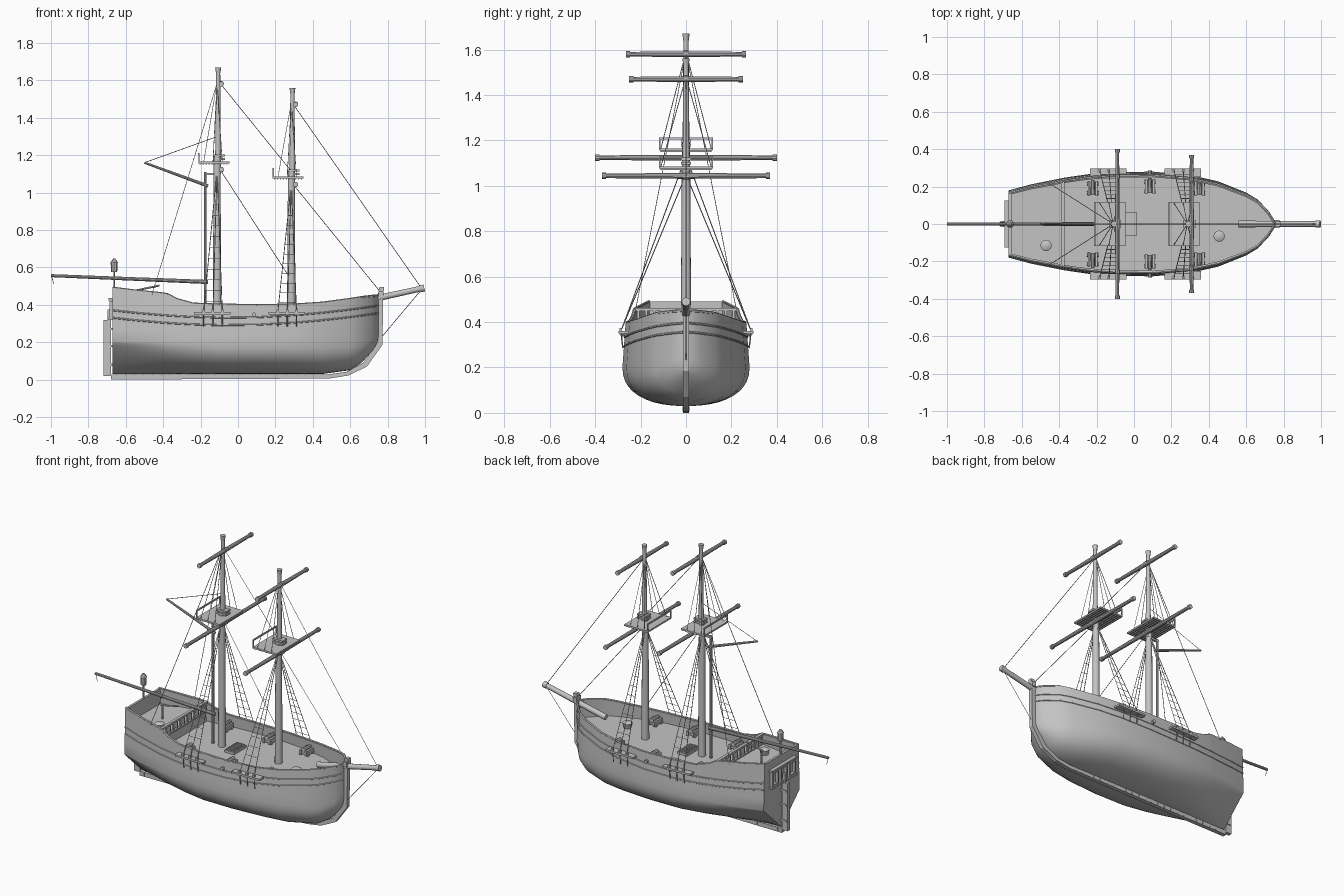
import bpy, bmesh, math
from mathutils import Vector, Matrix

cube = bpy.data.objects.get("Cube")
if cube:
    bpy.data.objects.remove(cube, do_unlink=True)

grey = bpy.data.materials.new("plain grey")
grey.use_nodes = True
tone = (0.55, 0.55, 0.55, 1)
grey.diffuse_color = tone
grey.node_tree.nodes["Principled BSDF"].inputs["Base Color"].default_value = tone


def finish(name, bm, smooth=True):
    bmesh.ops.recalc_face_normals(bm, faces=bm.faces[:])
    mesh = bpy.data.meshes.new(name)
    bm.to_mesh(mesh)
    bm.free()
    mesh.materials.append(grey)
    obj = bpy.data.objects.new(name, mesh)
    bpy.context.collection.objects.link(obj)
    if smooth:
        bpy.ops.object.select_all(action="DESELECT")
        obj.select_set(True)
        bpy.context.view_layer.objects.active = obj
        bpy.ops.object.shade_smooth_by_angle(angle=math.radians(35))
    return obj


def rod(bm, a, b, r1, r2=None, sides=10):
    a, b = Vector(a), Vector(b)
    turn = (b - a).to_track_quat("Z", "Y").to_matrix().to_4x4()
    bmesh.ops.create_cone(bm, cap_ends=True, segments=sides, radius1=r1,
                          radius2=r1 if r2 is None else r2, depth=(b - a).length,
                          matrix=Matrix.Translation((a + b) / 2) @ turn)


def box(bm, centre, size):
    bmesh.ops.create_cube(bm, size=1, matrix=Matrix.Translation(centre) @ Matrix.Diagonal((*size, 1)))


def slab(bm, outline, offset):
    face = bm.faces.new([bm.verts.new(p) for p in outline])
    out = bmesh.ops.extrude_face_region(bm, geom=[face])
    bmesh.ops.translate(bm, vec=offset, verts=[v for v in out["geom"] if isinstance(v, bmesh.types.BMVert)])


# Hull stations: position, half breadth, sheer height
stations = [(-.67, .18, .49), (-.55, .212, .475), (-.42, .238, .462), (-.385, .245, .457), (-.375, .247, .455),
            (-.33, .254, .43), (-.24, .267, .405), (-.1, .277, .4), (.1, .28, .397), (.3, .262, .4),
            (.45, .228, .41), (.6, .168, .43), (.66, .132, .44), (.72, .065, .447), (.75, .015, .45)]


def station(x):
    for (x0, b0, s0), (x1, b1, s1) in zip(stations, stations[1:]):
        if x <= x1:
            t = (x - x0) / (x1 - x0)
            return b0 + (b1 - b0) * t, s0 + (s1 - s0) * t
    return stations[-1][1:]


def keel_height(x):
    return .03 + .17 * (max(0, x - .48) / .27) ** 2.6


def half(x, z):
    b, s = station(x)
    knuckle = max(.2, keel_height(x) + .07)
    return b * (1 - .05 * (z - knuckle) / (s - knuckle))


def section(x):
    """Outer half section from sheer to keel."""
    b, s = station(x)
    k = keel_height(x)
    knuckle = max(.2, k + .07)
    power = 2 / min(2.3, 1 + (x + .67) * 2.3)
    pts = [(half(x, z), z) for z in (s + (knuckle - s) * i / 4 for i in range(4))]
    for i in range(11):
        a = math.pi / 2 * i / 10
        pts.append((b * max(0, math.cos(a)) ** power if i < 10 else 0, knuckle - (knuckle - k) * math.sin(a) ** power))
    return pts


def outer_ring(x):
    side = section(x)
    return [(x, y, z) for y, z in side] + [(x, -y, z) for y, z in reversed(side[:-1])]


# Hull shell with bulwarks and the two deck levels
bm = bmesh.new()
rings = []
for x, b, s in stations:
    deck = .395 if x < -.38 else .335
    wall = min(.016, b * .5)
    top, low = half(x, s) - wall, half(x, deck) - wall
    inner = [(x, -top, s), (x, -low, deck), (x, low, deck), (x, top, s)]
    rings.append([bm.verts.new(p) for p in outer_ring(x) + inner])
for r0, r1 in zip(rings, rings[1:]):
    for i in range(len(r0)):
        j = (i + 1) % len(r0)
        bm.faces.new((r0[i], r0[j], r1[j], r1[i]))
bm.faces.new(rings[0])
bm.faces.new(rings[-1])
finish("hull", bm)

# Flat transom and framed stern windows
bm = bmesh.new()
slab(bm, outer_ring(-.67), (.014, 0, 0))
finish("transom", bm, False)
bm = bmesh.new()
for y in (-.085, 0, .085):
    for d in (-.028, .028):
        box(bm, (-.678, y + d, .375), (.018, .01, .08))
    for z in (.335, .415):
        box(bm, (-.678, y, z), (.018, .066, .01))
box(bm, (-.68, 0, .325), (.025, .25, .012))
box(bm, (-.68, 0, .43), (.025, .25, .012))
finish("stern_windows", bm, False)

# Keel and stem following the bottom
bm = bmesh.new()
line = [(-.68, .028), (.48, .028), (.58, .042), (.67, .09), (.745, .2), (.75, .47), (.757, .495)]
under = [(.782, .495), (.777, .46), (.772, .185), (.69, .07), (.59, .022), (.49, .006), (-.68, 0)]
slab(bm, [(x, -.013, z) for x, z in line + under], (0, .026, 0))
for i in range(24):
    box(bm, (-.65 + i * .048, 0, .018), (.006, .03, .022))
finish("keel_and_stem", bm, False)

# Rudder with hinges
bm = bmesh.new()
box(bm, (-.7, 0, .17), (.04, .022, .3))
box(bm, (-.69, 0, .345), (.018, .018, .06))
for z in (.08, .18, .27):
    box(bm, (-.69, 0, z), (.05, .032, .012))
finish("rudder", bm, False)

# Wales and cap rail running along both sides
bm = bmesh.new()
for drop, r in ((.075, .005), (.115, .005), (0, .007)):
    for side in (-1, 1):
        path = []
        for x, b, s in stations:
            z = s if not drop else .405 + .09 * x * x + .02 * max(0, x) - drop
            path.append((x, side * (half(x, z) - (.007 if not drop else .001)), z))
        for p, q in zip(path, path[1:]):
            rod(bm, p, q, r, sides=6)
finish("wales_and_rails", bm)

# Quarterdeck balustrade
bm = bmesh.new()
box(bm, (-.38, 0, .455), (.018, .46, .012))
box(bm, (-.38, 0, .398), (.018, .46, .01))
for i in range(13):
    box(bm, (-.38, -.21 + i * .035, .42), (.01, .01, .06))
finish("balustrade", bm, False)

# Deck fittings
bm = bmesh.new()
box(bm, (-.018, 0, .342), (.068, .125, .016))
for i in range(7):
    box(bm, (-.018, -.051 + i * .017, .353), (.06, .006, .008))
for i in range(4):
    box(bm, (-.041 + i * .015, 0, .353), (.005, .115, .007))
finish("hatch_grating", bm, False)

bm = bmesh.new()
for x, z, y in ((.455, .335, -.065), (-.47, .395, -.115)):
    rod(bm, (x, y, z), (x, y, z + .03), .022, .03, 16)
    rod(bm, (x, y, z + .03), (x, y, z + .038), .03, .018, 16)
rod(bm, (-.54, 0, .478), (-.42, 0, .503), .005)
rod(bm, (-.53, 0, .39), (-.53, 0, .48), .006)
finish("deck_tubs_and_tiller", bm)

bm = bmesh.new()
for side in (-1, 1):
    for x, y in ((-.22, .19), (.085, .2), (.35, .19)):
        for d in (-.02, .02):
            box(bm, (x + d, side * y, .355), (.012, .08, .03))
            for w in (-.025, .025):
                rod(bm, (x + d * 1.2 - .006, side * (y + w), .345), (x + d * 1.2 + .006, side * (y + w), .345), .011)
        box(bm, (x, side * y, .352), (.04, .07, .012))
        rod(bm, (x, side * (y - .035), .372), (x, side * (y + .045), .372), .014, .01)
    rod(bm, (.085, side * .25, .348), (.085, side * .285, .348), .011)
finish("guns", bm)

# Stern lantern
bm = bmesh.new()
rod(bm, (-.662, 0, .45), (-.662, 0, .58), .005)
rod(bm, (-.662, 0, .575), (-.662, 0, .625), .016, .019, 8)
rod(bm, (-.662, 0, .625), (-.662, 0, .647), .021, .006, 8)
finish("lantern", bm)

# Masts, tops, yards, channels and their rigging
ropes = bmesh.new()
THIN = .0018


def rope(a, b, r=THIN):
    rod(ropes, a, b, r, sides=4)


for name, mx, top, platform, low_yard, high_yard in (("main", -.112, 1.67, 1.16, .4, .265),
                                                      ("fore", .285, 1.56, 1.08, .37, .25)):
    bm = bmesh.new()
    rod(bm, (mx, 0, .32), (mx, 0, platform + .035), .023, .018, 12)
    rod(bm, (mx + .005, 0, platform - .06), (mx + .006, 0, top - .025), .016, .011, 12)
    rod(bm, (mx + .006, 0, top - .03), (mx + .006, 0, top), .012, .016, 12)
    for z in (.02, .038):
        box(bm, (mx + .01, 0, platform + z), (.065, .045, .012))
    for z in (platform - .04, top - .085):
        rod(bm, (mx + .024, -.012, z), (mx + .024, .012, z), .012)
    finish(name + "_mast", bm)

    # Lookout platform with an aft rail
    bm = bmesh.new()
    box(bm, (mx - .017, 0, platform), (.165, .235, .01))
    for i in range(10):
        box(bm, (mx - .09 + i * .016, 0, platform - .007), (.006, .225, .006))
    for y in (-.115, .115):
        box(bm, (mx - .097, y, platform + .025), (.007, .007, .05))
    box(bm, (mx - .097, 0, platform + .048), (.008, .237, .008))
    finish(name + "_platform", bm, False)

    # Cross yards with end caps
    bm = bmesh.new()
    for z, reach in ((platform - .036, low_yard), (top - .09, high_yard)):
        x = mx + .023
        for s in (-1, 1):
            rod(bm, (x, 0, z), (x, s * reach, z), .013, .01)
            rod(bm, (x, s * (reach - .018), z), (x, s * reach, z), .014)
    finish(name + "_yards", bm)

    # Channels on the hull sides, shrouds and ratlines
    bm = bmesh.new()
    head = Vector((mx, 0, platform - .03))
    for s in (-1, 1):
        box(bm, (mx - .025, s * .274, .355), (.195, .045, .012))
        feet = [Vector((mx + d, s * .287, .36)) for d in (-.072, -.022, .028)]
        for foot in feet:
            rope(head, foot, .0022)
            rope(foot, (foot.x, s * .278, .285), .003)
            box(bm, foot, (.014, .012, .03))
            rope((mx, 0, top - .08), (foot.x, s * .112, platform))
        for i in range(1, 11):
            t = i * .075
            rope(feet[0].lerp(head, t), feet[2].lerp(head, t), .0014)
    finish(name + "_channels", bm, False)

# Stays
for s in (-1, 1):
    rope((-.11, 0, 1.59), (-.46, s * .222, .455))
for a, b in (((-.1, 1.59), (.28, 1.12)), ((-.1, 1.13), (.28, .54)), ((.29, 1.48), (.98, .49)),
             ((.29, 1.05), (.76, .47)), ((.98, .48), (.77, .23)), ((-.5, 1.16), (-.11, 1.3)),
             ((-.997, .555), (-.985, .51))):
    rope((a[0], 0, a[1]), (b[0], 0, b[1]))
finish("rigging", ropes, False)

# Spanker spars and bowsprit
bm = bmesh.new()
rod(bm, (-.175, 0, .32), (-.175, 0, 1.11), .008)
box(bm, (-.15, 0, 1.1), (.06, .014, .012))
rod(bm, (-.16, 0, 1.035), (-.5, 0, 1.16), .009, .006)
rod(bm, (-.16, 0, .522), (-.999, 0, .556), .011, .008)
finish("aft_spars", bm)
bm = bmesh.new()
rod(bm, (.56, 0, .395), (.99, 0, .489), .018, .015, 12)
rod(bm, (.972, 0, .485), (.996, 0, .49), .019, sides=12)
box(bm, (.765, 0, .46), (.025, .045, .03))
finish("bowsprit", bm)
